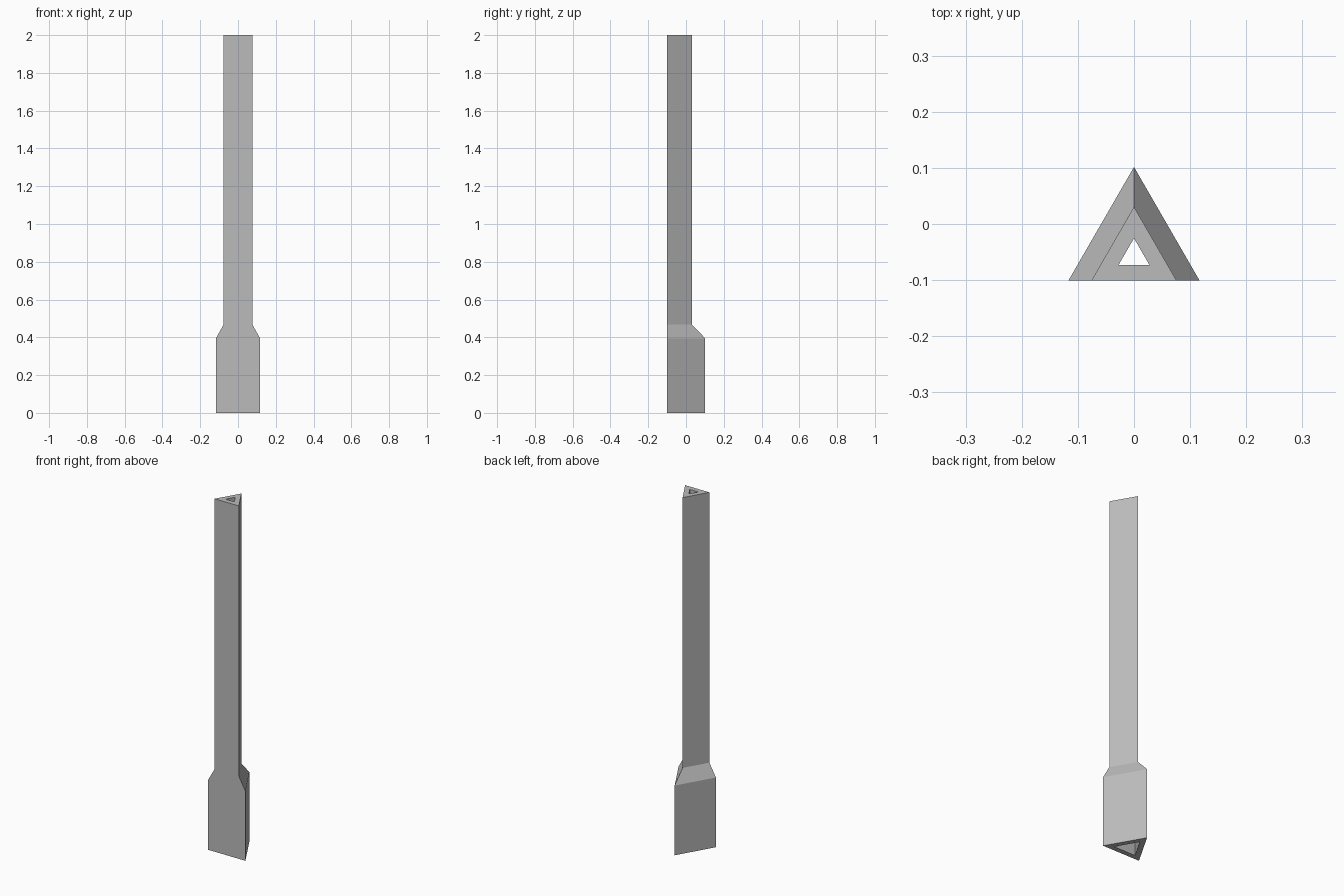
import bpy
import bmesh

# Remove the default cube
cube = bpy.data.objects.get("Cube")
if cube:
    bpy.data.objects.remove(cube, do_unlink=True)

FRONT = -0.101   # plane shared by the front of handle and shaft
WALL = 0.028     # tube wall thickness
ROOT3 = 3 ** 0.5

# (height, half width) of the outer triangle from foot to tip
SECTIONS = [(0, 0.117), (0.395, 0.117), (0.468, 0.076), (2, 0.076)]

metal = bpy.data.materials.new("plain grey")
metal.use_nodes = True
grey = (0.5, 0.5, 0.5, 1)
metal.diffuse_color = grey
metal.node_tree.nodes["Principled BSDF"].inputs["Base Color"].default_value = grey


def triangle(bm, half, z, inset=0):
    """Equilateral ring with its flat side to the front, pointing back."""
    half -= inset * ROOT3
    y = FRONT + inset
    points = [(-half, y, z), (half, y, z), (0, y + half * ROOT3, z)]
    return [bm.verts.new(p) for p in points]


def bridge(bm, a, b):
    for i in range(3):
        j = (i + 1) % 3
        bm.faces.new((a[i], a[j], b[j], b[i]))


# Hollow triangular tube: up the outside, down the bore
bm = bmesh.new()
rings = [triangle(bm, w, z) for z, w in SECTIONS]
rings += [triangle(bm, w, z, WALL) for z, w in reversed(SECTIONS)]
for i, ring in enumerate(rings):
    bridge(bm, ring, rings[(i + 1) % len(rings)])
bmesh.ops.recalc_face_normals(bm, faces=bm.faces[:])

mesh = bpy.data.meshes.new("triangular_tube")
bm.to_mesh(mesh)
bm.free()
mesh.materials.append(metal)
tube = bpy.data.objects.new("triangular_tube", mesh)
bpy.context.collection.objects.link(tube)
